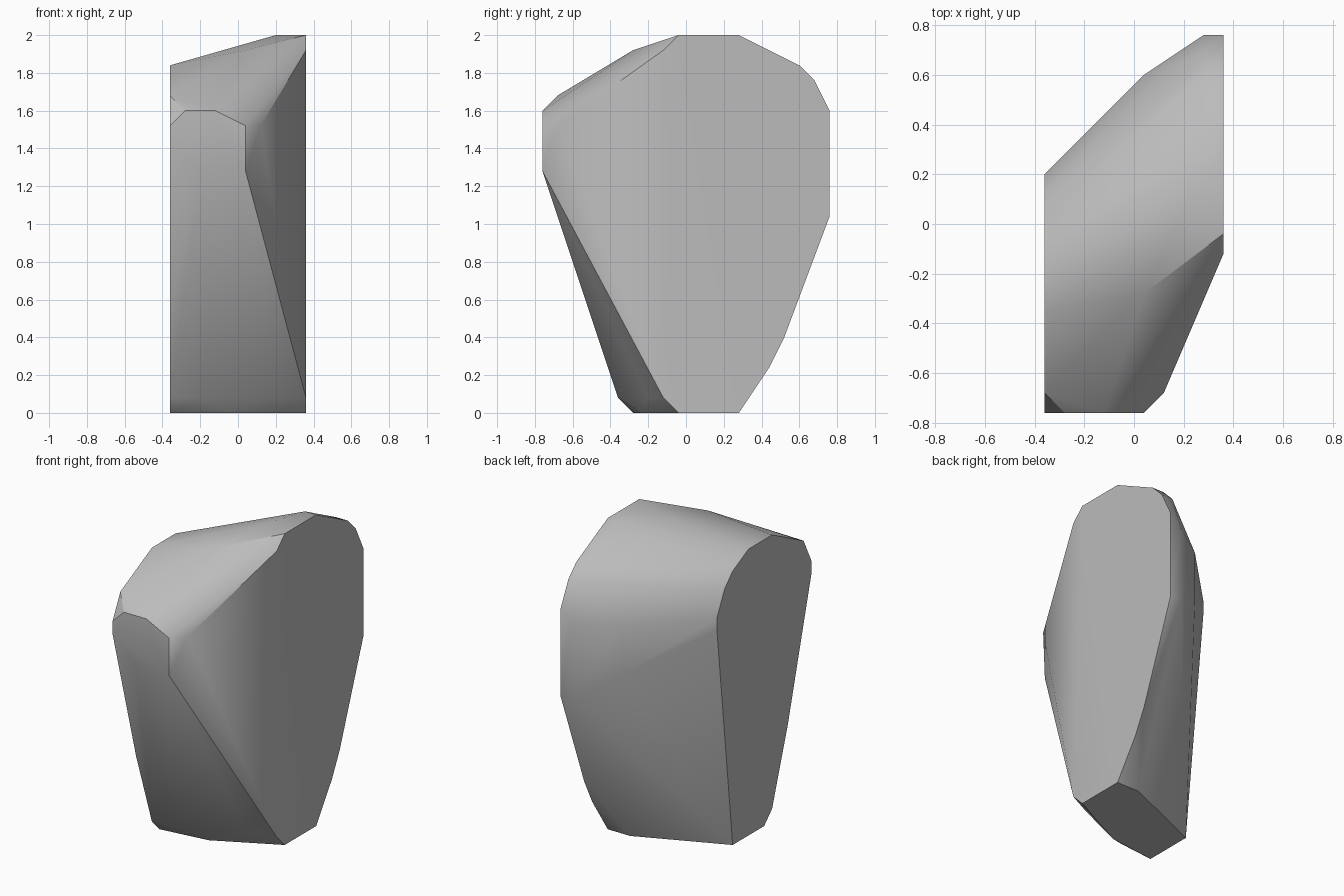
import bpy
import bmesh
from mathutils import Vector
from math import radians

# Remove the default object
default_cube = bpy.data.objects.get("Cube")
if default_cube:
    bpy.data.objects.remove(default_cube, do_unlink=True)


def make_material(name, colour):
    material = bpy.data.materials.new(name)
    material.use_nodes = True
    material.diffuse_color = colour
    shader = next(n for n in material.node_tree.nodes if n.type == "BSDF_PRINCIPLED")
    shader.inputs["Base Color"].default_value = colour
    return material


def outline(axis, offset, pairs):
    """Place a flat outline on the plane where the given axis equals offset."""
    points = []
    for pair in pairs:
        coords = list(pair)
        coords.insert("xyz".index(axis), offset)
        points.append(Vector(coords))
    return points


def build_boulder(name, outlines, material):
    """Wrap the cut faces of the stone in one convex skin."""
    bm = bmesh.new()
    for points in outlines:
        for point in points:
            bm.verts.new(point)
    bmesh.ops.remove_doubles(bm, verts=bm.verts, dist=0.001)
    hull = bmesh.ops.convex_hull(bm, input=bm.verts, use_existing_faces=False)
    spare = set(hull["geom_interior"]) | set(hull["geom_unused"])
    spare = [v for v in spare if isinstance(v, bmesh.types.BMVert) and v.is_valid]
    bmesh.ops.delete(bm, geom=spare, context="VERTS")
    # Merge the triangles of each flat cut
    bmesh.ops.dissolve_limit(bm, angle_limit=radians(1), verts=bm.verts, edges=bm.edges)
    bmesh.ops.recalc_face_normals(bm, faces=bm.faces)
    mesh = bpy.data.meshes.new(name)
    bm.to_mesh(mesh)
    bm.free()
    mesh.materials.append(material)
    boulder = bpy.data.objects.new(name, mesh)
    bpy.context.collection.objects.link(boulder)
    bpy.ops.object.select_all(action="DESELECT")
    boulder.select_set(True)
    bpy.context.view_layer.objects.active = boulder
    bpy.ops.object.shade_smooth_by_angle(angle=radians(30))
    return boulder


# Large flat cut on the +x side, as (y, z)
broad_side = outline("x", 0.36, [
    (-0.04, 0), (-0.12, 0.08), (-0.12, 1.92), (-0.04, 2), (0.28, 2), (0.6, 1.84),
    (0.68, 1.76), (0.76, 1.6), (0.76, 1.04), (0.52, 0.4), (0.44, 0.24), (0.28, 0)])

# Flat cut on the -x side, as (y, z)
narrow_side = outline("x", -0.36, [
    (-0.28, 0), (-0.36, 0.08), (-0.52, 0.56), (-0.76, 1.44), (-0.76, 1.52),
    (-0.68, 1.68), (-0.36, 1.84), (-0.12, 1.84), (0.04, 1.76), (0.12, 1.68),
    (0.2, 1.52), (0.2, 1.44), (0.04, 0)])

# Front nose, as (x, z)
nose = outline("y", -0.76, [
    (-0.28, 1.6), (-0.12, 1.6), (0.04, 1.52), (0.04, 1.28), (-0.2, 1.28)])

# Base and its bevelled front rim, as (x, y)
base = outline("z", 0, [(0.2, 0.28), (-0.04, -0.24), (0.2, -0.12)])
rim = outline("z", 0.08, [(-0.2, -0.36), (0.2, -0.2)])

# Crown, as (x, y)
crown = outline("z", 2, [(0.2, 0.04), (0.28, 0.28)])

# Rounded back edge, as (y, z)
back_edge = outline("x", 0.28, [
    (0.6, 1.84), (0.68, 1.76), (0.76, 1.52), (0.76, 1.04)])

# Shoulders between the nose, crown and back
shoulders = outline("x", 0.04, [(-0.28, 1.92), (0.6, 1.52), (0.6, 1.2)])
shoulders += outline("x", 0.12, [(-0.68, 1.52)])

stone = make_material("stone grey", (0.5, 0.5, 0.5, 1))
build_boulder(
    "boulder",
    [broad_side, narrow_side, nose, base, rim, crown, back_edge, shoulders],
    stone)
